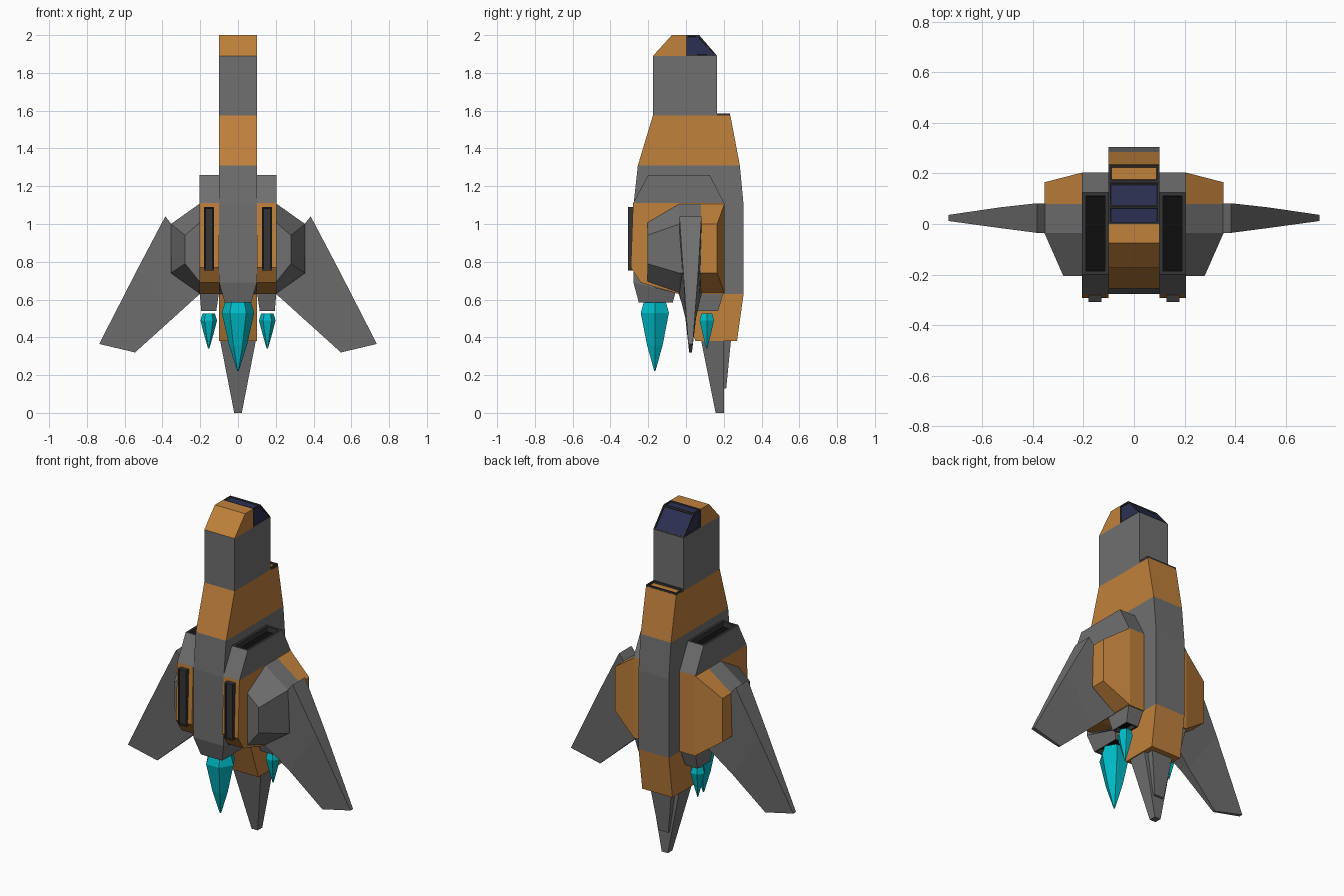
import bpy, bmesh, math
from mathutils import Vector

if "Cube" in bpy.data.objects:
    bpy.data.objects.remove(bpy.data.objects["Cube"])

COLOURS = {"grey": (0.16, 0.16, 0.16), "orange": (0.53, 0.22, 0.045), "dark": (0.035, 0.035, 0.037),
           "black": (0.004, 0.004, 0.004), "glass": (0.025, 0.03, 0.085), "flame": (0.0, 0.5, 0.57)}
NAMES = list(COLOURS)
for n, c in COLOURS.items():
    bpy.data.materials.new(n).diffuse_color = (*c, 1)


def rect(x0, x1, y0, y1, z):
    return [(x0, y0, z), (x1, y0, z), (x1, y1, z), (x0, y1, z)]


def loft(name, rings, bands, recesses=(), mirror=False):
    """Skin rings of points; bands gives a colour per section.
    recesses: (direction, border, depth, border colour, inner colour)."""
    bm = bmesh.new()
    vs = [[bm.verts.new(p) for p in r] for r in rings]
    n = len(rings[0])
    if isinstance(bands, str):
        bands = [bands] * (len(rings) - 1)
    for a, b, col in zip(vs, vs[1:], bands):
        for i in range(n):
            j = (i + 1) % n
            bm.faces.new((a[i], a[j], b[j], b[i])).material_index = NAMES.index(col)
    bm.faces.new(vs[0]).material_index = NAMES.index(bands[0])
    bm.faces.new(vs[-1]).material_index = NAMES.index(bands[-1])
    bmesh.ops.recalc_face_normals(bm, faces=bm.faces[:])
    bm.normal_update()
    picks = [max(bm.faces, key=lambda f: f.normal.dot(Vector(r[0]))) for r in recesses]
    for f, (_, border, depth, rim, inner) in zip(picks, recesses):
        rim_faces = bmesh.ops.inset_individual(bm, faces=[f], thickness=border)["faces"]
        wall = bmesh.ops.inset_individual(bm, faces=[f], thickness=0.002, depth=-depth)["faces"]
        for g in rim_faces + wall:
            g.material_index = NAMES.index(rim)
        f.material_index = NAMES.index(inner)
    me = bpy.data.meshes.new(name)
    bm.to_mesh(me)
    bm.free()
    for m in NAMES:
        me.materials.append(bpy.data.materials[m])
    ob = bpy.data.objects.new(name, me)
    bpy.context.collection.objects.link(ob)
    if mirror:
        ob.modifiers.new("mirror", 'MIRROR').use_mirror_merge = False
    return ob


def slab(name, profile, x0, x1, col, recesses=()):
    return loft(name, [[(x, y, z) for y, z in profile] for x in (x0, x1)], col, recesses)


def flame(name, cx, cy, levels, mirror=False):
    rings = [[(cx + r * math.cos(k * math.pi / 3), cy + r * math.sin(k * math.pi / 3), z)
              for k in range(6)] for z, r in levels]
    return loft(name, rings, "flame", mirror=mirror)


W = 0.1
# Fuselage, from tail boom up to the shoulder
levels = [(0.38, 0.05, 0.27), (0.63, -0.04, 0.305), (0.69, -0.278, 0.305),
          (1.1, -0.278, 0.305), (1.31, -0.255, 0.285), (1.575, -0.175, 0.235)]
loft("fuselage", [rect(-W, W, a, b, z) for z, a, b in levels],
     ["orange", "grey", "grey", "grey", "orange"])
loft("neck", [rect(-W, W, -0.175, 0.165, z) for z in (1.57, 1.89)], "grey")
loft("dorsal_intake", [rect(-W, W, 0.165, 0.234, z) for z in (1.57, 1.585)], "dark",
     [((0, 0, 1), 0.013, 0.012, "dark", "black")])

# Nose and glazed canopy
slab("nose", [(-0.175, 1.89), (0, 1.89), (0, 2), (-0.075, 2)], -W, W, "orange")
pane = (0.01, 0.006, "dark", "glass")
slab("canopy", [(0, 1.89), (0.165, 1.89), (0.07, 2), (0, 2)], -W, W, "dark",
     [(d, *pane) for d in ((1, 0, 0), (-1, 0, 0), (0, 0, 1), (0, 0.75, 0.66))])

# Main engine housing and exhaust
loft("engine_housing", [rect(-W, W, -0.278, -0.04, 0.69), rect(-0.07, 0.07, -0.25, -0.07, 0.585)],
     "grey", [((0, 0, -1), 0.01, 0.03, "dark", "black")])
flame("main_flame", 0, -0.165, [(0.585, 0.068), (0.53, 0.086), (0.36, 0.048), (0.222, 0.004)])

# Side pods with top intakes
pods = [(0.63, -0.04, 0.203), (0.69, -0.24, 0.203), (0.77, -0.292, 0.203),
        (1.11, -0.28, 0.203), (1.26, -0.2, 0.125)]
loft("side_pod", [rect(W, 0.205, a, b, z) for z, a, b in pods],
     ["orange", "orange", "orange", "grey"],
     [((0, 0, 1), 0.02, 0.03, "dark", "black")], mirror=True)
loft("front_vent", [rect(0.128, 0.18, -0.308, -0.27, z) for z in (0.755, 1.09)], "dark",
     [((0, -1, 0), 0.008, 0.005, "dark", "dark")], mirror=True)

# Small thrusters under the side pods
loft("thruster", [rect(0.1, 0.203, 0.02, 0.2, 0.64), rect(0.115, 0.195, 0.05, 0.17, 0.54)],
     "grey", [((0, 0, -1), 0.012, 0.025, "dark", "black")], mirror=True)
flame("thruster_flame", 0.155, 0.11,
      [(0.525, 0.033), (0.49, 0.044), (0.42, 0.026), (0.34, 0.003)], mirror=True)


# Faceted wing roots
def root(yi, yo, xo, ti, to, bo, bi):
    return [(0.2, yi, ti), (xo, yo, to), (xo, yo, bo), (0.2, yi, bi)]


loft("wing_root", [root(-0.205, -0.205, 0.28, 1.01, 0.94, 0.79, 0.69),
                   root(-0.035, -0.035, 0.355, 1.11, 1.0, 0.74, 0.63),
                   root(0.08, 0.08, 0.355, 1.11, 1.0, 0.74, 0.63),
                   root(0.205, 0.165, 0.355, 1.11, 1.0, 0.74, 0.63)],
     ["grey", "grey", "orange"], mirror=True)


# Swept wings, thinning to the tip
def chord(xa, za, xb, zb, y0, y1, thin):
    m = (y0 + y1) / 2
    h = (y1 - y0) / 2 * thin
    return [(xa, y0, za), (xb, m - h, zb), (xb, m + h, zb), (xa, y1, za)]


loft("wing", [chord(0.34, 0.985, 0.2, 0.63, -0.035, 0.082, 1),
              chord(0.385, 1.04, 0.23, 0.605, -0.035, 0.082, 0.9),
              chord(0.53, 0.765, 0.34, 0.505, -0.016, 0.066, 0.7),
              chord(0.735, 0.365, 0.545, 0.32, 0.012, 0.036, 0.6)], "grey", mirror=True)

# Tail fin with its back plate
loft("tail_fin", [rect(-0.095, 0.095, 0.08, 0.2, 0.385), rect(-0.02, 0.02, 0.157, 0.2, 0)], "grey")
loft("tail_plate", [rect(-0.07, 0.07, 0.19, 0.238, 0.385), rect(-0.032, 0.032, 0.19, 0.213, 0.13)], "grey")

for m in bpy.data.materials:
    if m.users and not m.is_grease_pencil:
        m.use_nodes = True
        m.node_tree.nodes["Principled BSDF"].inputs["Base Color"].default_value = m.diffuse_color
